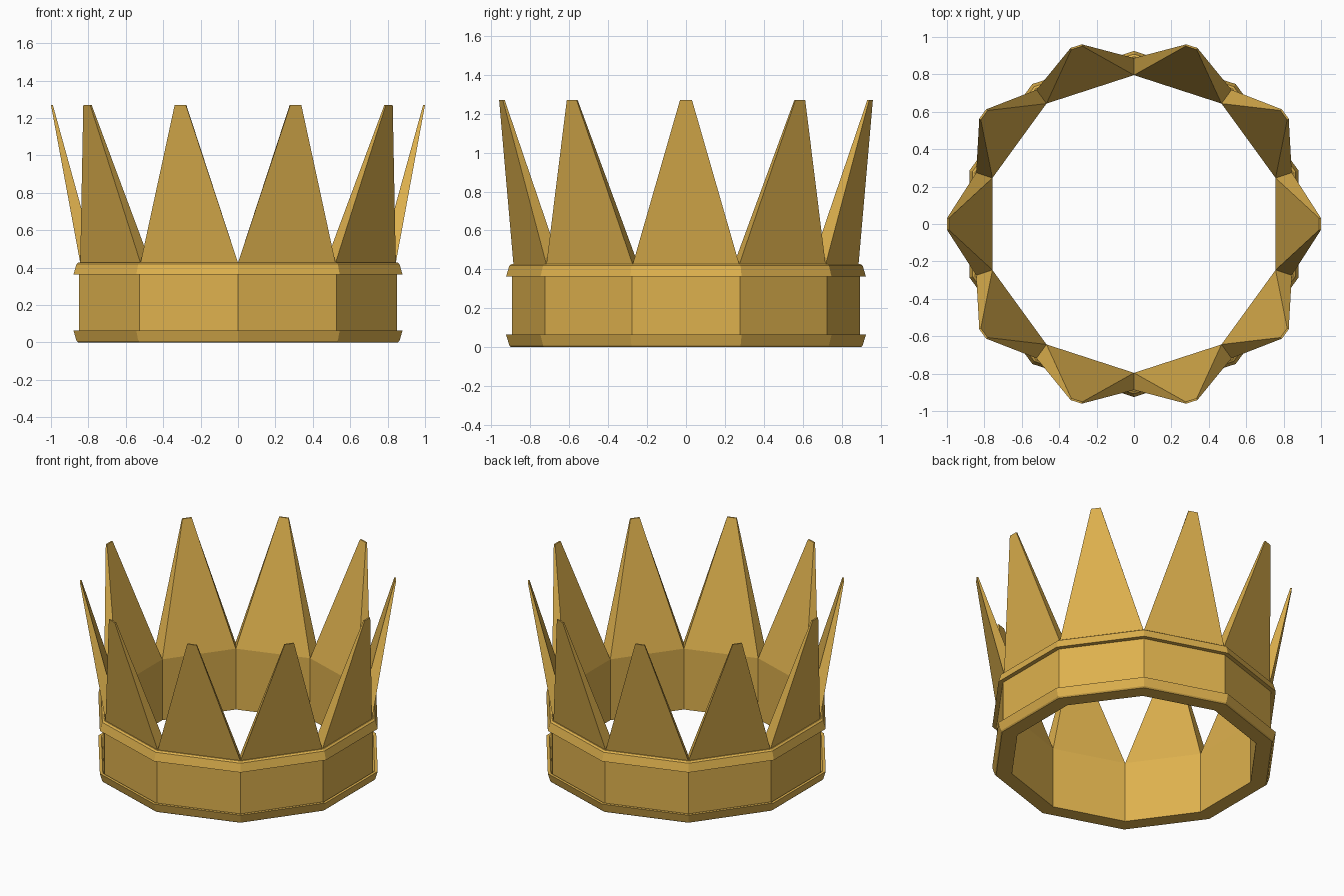
import bpy, bmesh, math

if "Cube" in bpy.data.objects:
    bpy.data.objects.remove(bpy.data.objects["Cube"])

SIDES = 10
STEP = 2 * math.pi / SIDES

gold = bpy.data.materials.new("gold")
gold.diffuse_color = (0.73, 0.44, 0.075, 1)
gold.use_nodes = True
gold.node_tree.nodes["Principled BSDF"].inputs["Base Color"].default_value = gold.diffuse_color


def finish(name, bm):
    bmesh.ops.recalc_face_normals(bm, faces=bm.faces)
    me = bpy.data.meshes.new(name)
    bm.to_mesh(me)
    bm.free()
    me.materials.append(gold)
    ob = bpy.data.objects.new(name, me)
    bpy.context.collection.objects.link(ob)


def corner(r, k, z):
    a = math.pi / 2 + k * STEP
    return (r * math.cos(a), r * math.sin(a), z)


def ring(name, profile):
    """Closed (radius, height) profile swept round the ten-sided crown."""
    bm = bmesh.new()
    loops = [[bm.verts.new(corner(r, k, z)) for r, z in profile] for k in range(SIDES)]
    n = len(profile)
    for k in range(SIDES):
        a, b = loops[k], loops[(k + 1) % SIDES]
        for i in range(n):
            j = (i + 1) % n
            bm.faces.new((a[i], a[j], b[j], b[i]))
    finish(name, bm)


def spike(k):
    """Tapered point standing on one side of the band, leaning outward."""
    bm = bmesh.new()
    z0, z1 = 0.425, 1.27
    base = [bm.verts.new(corner(r, i, z0))
            for r, i in ((0.887, k), (0.887, k + 1), (0.796, k + 1), (0.796, k))]
    a = math.pi / 2 + (k + 0.5) * STEP
    c, s = math.cos(a), math.sin(a)
    tip = [bm.verts.new((r * c - t * s, r * s + t * c, z1))
           for r, t in ((1.0, -0.031), (1.0, 0.031), (0.99, 0.031), (0.99, -0.031))]
    bm.faces.new(base)
    bm.faces.new(tip)
    for i in range(4):
        j = (i + 1) % 4
        bm.faces.new((base[i], base[j], tip[j], tip[i]))
    finish(f"spike_{k + 1}", bm)


# band and its flared trims
ring("band", [(0.796, 0), (0.895, 0), (0.895, 0.425), (0.796, 0.425)])
ring("bottom_trim", [(0.89, 0), (0.9, 0), (0.908, 0.008), (0.925, 0.064), (0.905, 0.064), (0.89, 0.045)])
ring("top_trim", [(0.89, 0.362), (0.925, 0.362), (0.908, 0.419), (0.895, 0.428), (0.885, 0.428)])

# ten points
for k in range(SIDES):
    spike(k)
